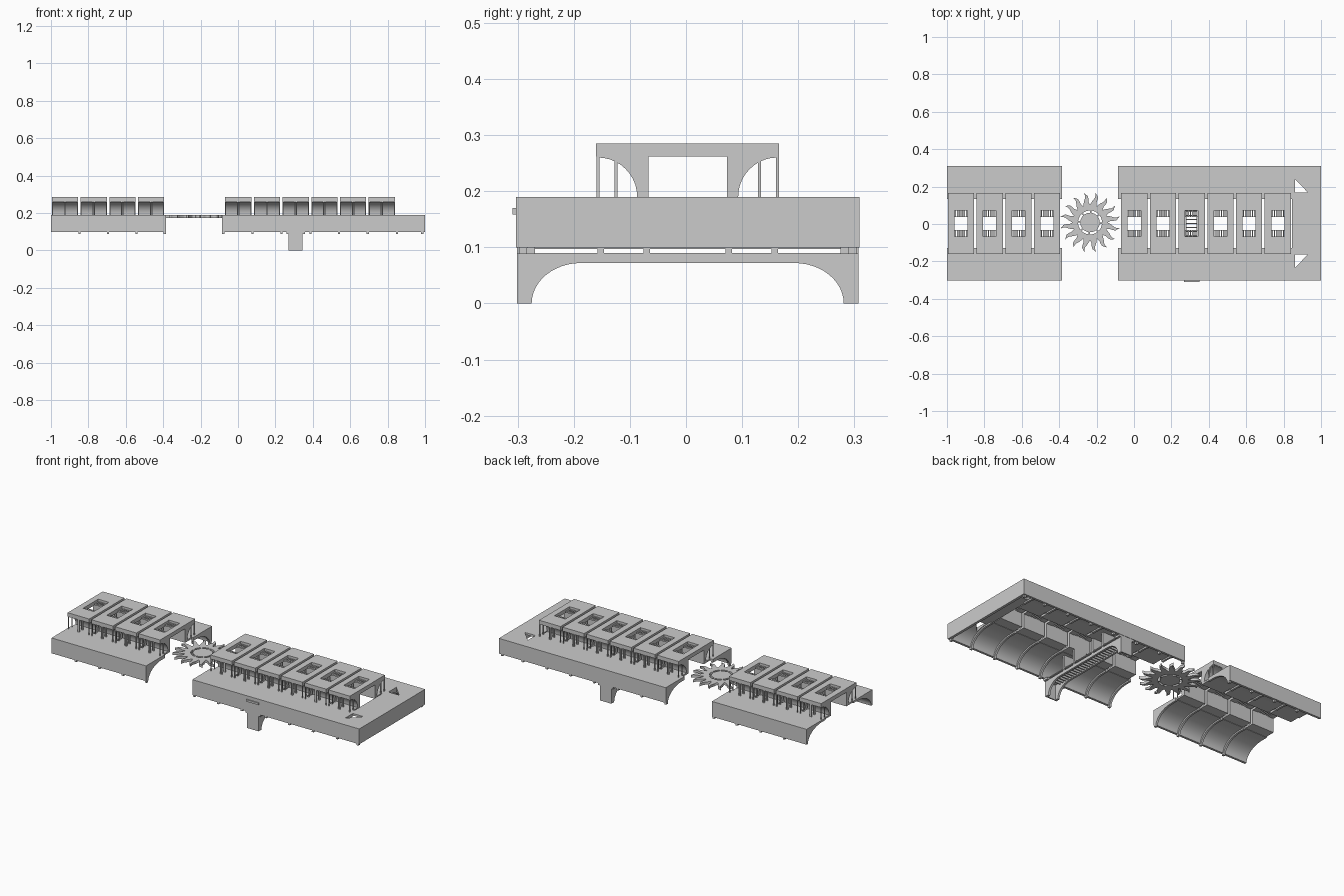
import bpy, bmesh
from math import sin, cos, pi

if "Cube" in bpy.data.objects:
    bpy.data.objects.remove(bpy.data.objects["Cube"])

Y0 = 0.003  # mid line of the building


def make(name, bm, smooth=False):
    bmesh.ops.recalc_face_normals(bm, faces=bm.faces)
    me = bpy.data.meshes.new(name)
    bm.to_mesh(me)
    bm.free()
    ob = bpy.data.objects.new(name, me)
    bpy.context.collection.objects.link(ob)
    if smooth:
        bpy.ops.object.select_all(action='DESELECT')
        ob.select_set(True)
        bpy.context.view_layer.objects.active = ob
        bpy.ops.object.shade_smooth_by_angle()
    return ob


def box(bm, x0, x1, y0, y1, z0, z1):
    vs = bmesh.ops.create_cube(bm, size=1)['verts']
    for v in vs:
        v.co = ((x0 + x1) / 2 + v.co.x * (x1 - x0),
                Y0 + (y0 + y1) / 2 + v.co.y * (y1 - y0),
                (z0 + z1) / 2 + v.co.z * (z1 - z0))


def extrude_x(bm, pts, x0, x1):
    """Sweep a y,z profile along x."""
    a = [bm.verts.new((x0, Y0 + y, z)) for y, z in pts]
    b = [bm.verts.new((x1, Y0 + y, z)) for y, z in pts]
    n = len(pts)
    bm.faces.new(a)
    bm.faces.new(b[::-1])
    for i in range(n):
        bm.faces.new((a[i], a[(i + 1) % n], b[(i + 1) % n], b[i]))


def arc(cy, cz, ry, rz, a0, a1, n=12):
    return [(cy + ry * cos(a0 + (a1 - a0) * i / n), cz + rz * sin(a0 + (a1 - a0) * i / n))
            for i in range(n + 1)]


def flip(pts, s):
    return [(s * y, z) for y, z in pts]


# vaulted side halls with flat roof, one pair per section
vault = [(0.306, 0.1), (0.306, 0.19), (0.13, 0.19), (0.13, 0.178)]
vault += arc(0.165, 0.1, 0.128, 0.078, pi / 2, 0)
rib = arc(0.165, 0.088, 0.122, 0.082, 0, pi / 2) + [(0.13, 0.17), (0.13, 0.182)]
rib += arc(0.165, 0.094, 0.136, 0.088, pi / 2, 0) + [(0.301, 0.088)]
halls = []
for label, x0, x1 in (("left", -1, -0.385), ("right", -0.085, 1)):
    for s in (1, -1):
        bm = bmesh.new()
        extrude_x(bm, flip(vault, s), x0, x1)
        halls.append(make(label + "_vaulted_hall", bm, True))

# end roof and end wall
bm = bmesh.new()
box(bm, 0.845, 0.99, -0.13, 0.13, 0.178, 0.19)
box(bm, 0.985, 1, -0.306, 0.306, 0.1, 0.19)
make("end_roof_and_wall", bm)

# triangular light wells cut through the end roof
for s, hall in ((1, halls[2]), (-1, halls[3])):
    bm = bmesh.new()
    tri = [(0.86, s * 0.165), (0.93, s * 0.165), (0.86, s * 0.238)]
    f = bm.faces.new([bm.verts.new((x, Y0 + y, 0.05)) for x, y in tri])
    r = bmesh.ops.extrude_face_region(bm, geom=[f])
    for v in r['geom']:
        if isinstance(v, bmesh.types.BMVert):
            v.co.z = 0.25
    cutter = make("triangle_cutter", bm)
    cutter.hide_render = True
    cutter.hide_set(True)
    cutter.display_type = 'WIRE'
    m = hall.modifiers.new("light_well", 'BOOLEAN')
    m.object = cutter
    m.operation = 'DIFFERENCE'
    m.solver = 'EXACT'

# ribs under the vaults
bm = bmesh.new()
for x in (-0.848, -0.695, -0.542, -0.391, -0.079, 0.078, 0.232, 0.387, 0.54, 0.694, 0.85, 0.985):
    for s in (1, -1):
        extrude_x(bm, flip(rib, s), x - 0.006, x + 0.006)
make("vault_ribs", bm)

# raised canopies with curved brackets, posts and slatted skylight
bracket = [(0.07, 0.19), (0.07, 0.262), (0.16, 0.262)]
bracket += arc(0.16, 0.19, 0.07, 0.07, pi / 2, pi, 10)
for cx in [-0.925 + 0.1535 * i for i in range(4)] + [0.0015 + 0.1535 * i for i in range(6)]:
    a, b = cx - 0.07, cx + 0.07
    bm = bmesh.new()
    for s in (-1, 1):
        box(bm, a, b, *sorted((s * 0.07, s * 0.163)), 0.262, 0.285)
        box(bm, *sorted((cx + s * 0.035, cx + s * 0.07)), -0.07, 0.07, 0.262, 0.285)
    make("canopy_roof", bm)
    bm = bmesh.new()
    for s in (-1, 1):
        extrude_x(bm, flip(bracket, s), a, b)
        box(bm, a, b, *sorted((s * 0.07, s * 0.13)), 0.18, 0.19)
    make("canopy_bracket", bm, True)
    bm = bmesh.new()
    for s in (-1, 1):
        for px in (a + 0.003, cx - 0.004, cx + 0.004, b - 0.003):
            for py in (0.16, 0.128):
                box(bm, px - 0.0025, px + 0.0025, s * py - 0.0025, s * py + 0.0025, 0.188, 0.264)
    make("canopy_posts", bm)
    bm = bmesh.new()
    for s in (-1, 1):
        for i in range(6):
            px = cx - 0.03 + 0.012 * i
            box(bm, px - 0.0035, px + 0.0035, *sorted((s * 0.036, s * 0.072)), 0.264, 0.272)
        box(bm, cx - 0.035, cx + 0.035, *sorted((s * 0.034, s * 0.038)), 0.264, 0.272)
    make("skylight_slats", bm)

# portal frame: two arched side plates tied by rungs
half = arc(0.19, 0.0, 0.088, 0.072, 0, pi / 2, 12)
under = half + [(-y, z) for y, z in half[::-1]]
portal = [(0.304, 0)] + under + [(-0.304, 0), (-0.304, 0.09), (0.304, 0.09)]
bm = bmesh.new()
for x in (0.270, 0.333):
    extrude_x(bm, portal, x, x + 0.012)
make("portal_arch_plates", bm, True)
bm = bmesh.new()
for s in (-1, 1):
    box(bm, 0.27, 0.345, *sorted((s * 0.297, s * 0.304)), 0, 0.1)
    box(bm, 0.258, 0.357, *sorted((s * 0.272, s * 0.304)), 0.088, 0.1)
    for y in (0.073, 0.155):
        box(bm, 0.27, 0.345, s * y - 0.006, s * y + 0.006, 0.088, 0.178)
for i in range(-12, 13):
    box(bm, 0.275, 0.34, i * 0.0215 - 0.003, i * 0.0215 + 0.003, 0.076, 0.088)
for x in (0.268, 0.335):
    box(bm, x, x + 0.012, -0.3, 0.3, 0.097, 0.102)
make("portal_legs_and_rungs", bm)

# blank plate on the front wall
bm = bmesh.new()
box(bm, 0.268, 0.35, -0.312, -0.305, 0.158, 0.17)
make("front_plate", bm)

# sun shaped disc between the sections
cu = bpy.data.curves.new("sun_disc", 'CURVE')
cu.dimensions = '2D'
cu.fill_mode = 'BOTH'
cu.extrude = 0.0075


def ring(pts):
    sp = cu.splines.new('POLY')
    sp.points.add(len(pts) - 1)
    for p, (r, t) in zip(sp.points, pts):
        p.co = (r * cos(t), r * sin(t), 0, 1)
    sp.use_cyclic_u = True


rays, step = [], 2 * pi / 16
for i in range(16):
    for r, t in ((0.094, 0), (0.112, 0.2), (0.128, 0.18), (0.142, 0.22), (0.161, 0.52),
                 (0.146, 0.48), (0.132, 0.52), (0.117, 0.72)):
        rays.append((r, (i + t) * step))
ring(rays)
for i in range(8):
    a = i * pi / 4
    ring([(0.052, a + 0.08 * k) for k in range(9)] + [(0.064, a + 0.08 * k) for k in range(8, -1, -1)])
sun = bpy.data.objects.new("sun_disc", cu)
sun.location = (-0.235, 0.008, 0.182)
bpy.context.collection.objects.link(sun)
bpy.ops.object.select_all(action='DESELECT')
sun.select_set(True)
bpy.context.view_layer.objects.active = sun
bpy.ops.object.convert(target='MESH')
